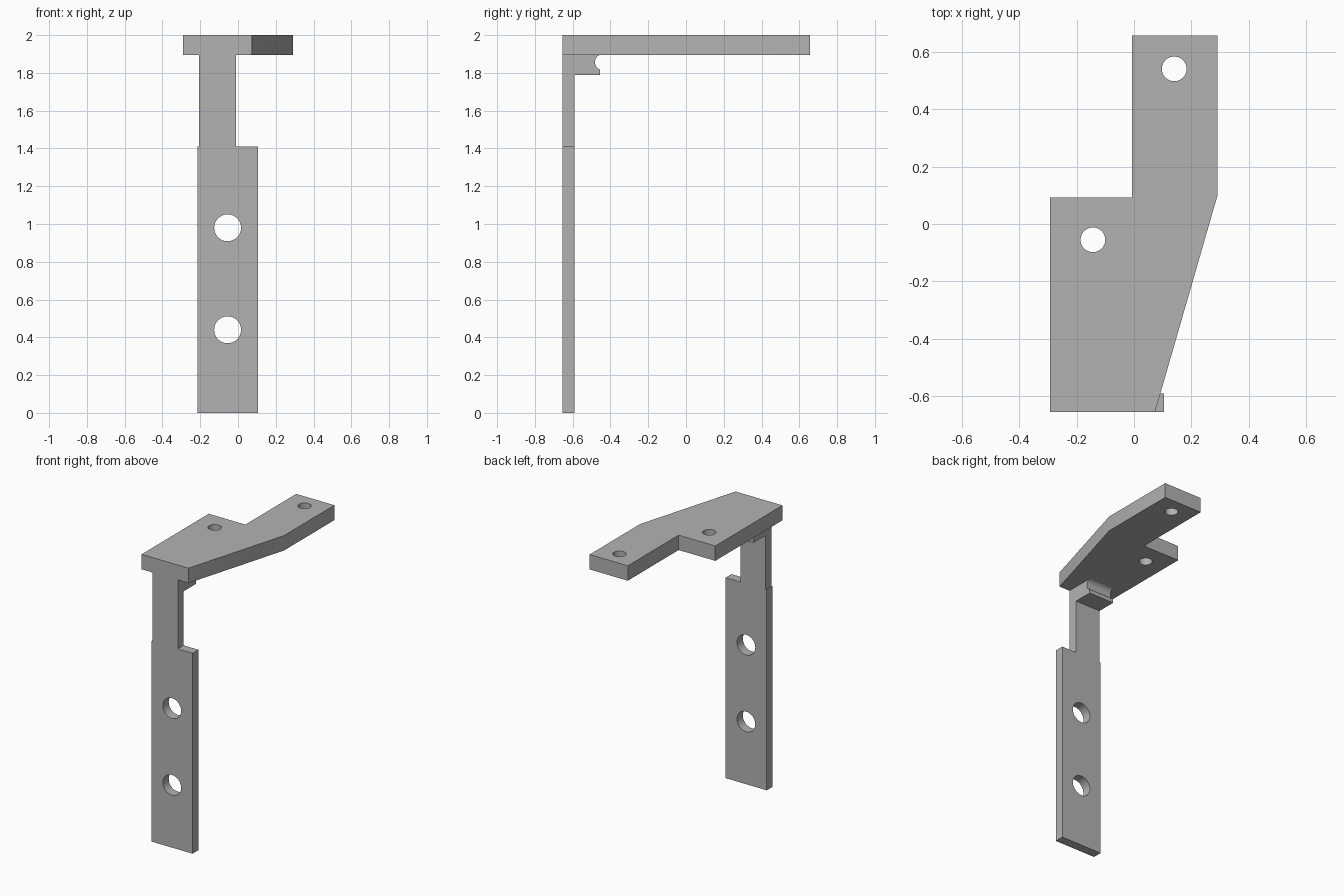
import bpy, bmesh, math
from mathutils import Vector

cube = bpy.data.objects.get("Cube")
if cube:
    bpy.data.objects.remove(cube, do_unlink=True)

grey = bpy.data.materials.new("plain_grey")
grey.use_nodes = True
colour = (0.45, 0.45, 0.45, 1)
grey.diffuse_color = colour
grey.node_tree.nodes["Principled BSDF"].inputs["Base Color"].default_value = colour

# Each axis maps a profile point (a, b) and a depth d to a position
PLACE = {
    "x": lambda a, b, d: Vector((d, a, b)),
    "y": lambda a, b, d: Vector((a, d, b)),
    "z": lambda a, b, d: Vector((a, b, d)),
}


def prism(name, points, axis, start, end):
    """Extrude a closed profile along an axis."""
    bm = bmesh.new()
    face = bm.faces.new([bm.verts.new(PLACE[axis](a, b, start)) for a, b in points])
    result = bmesh.ops.extrude_face_region(bm, geom=[face])
    moved = [v for v in result["geom"] if isinstance(v, bmesh.types.BMVert)]
    bmesh.ops.translate(bm, verts=moved, vec=PLACE[axis](0, 0, end - start))
    bmesh.ops.recalc_face_normals(bm, faces=bm.faces)
    mesh = bpy.data.meshes.new(name)
    bm.to_mesh(mesh)
    bm.free()
    mesh.materials.append(grey)
    obj = bpy.data.objects.new(name, mesh)
    bpy.context.scene.collection.objects.link(obj)
    return obj


def arc(a, b, radius, first=0, last=360, steps=48):
    angles = [math.radians(first + (last - first) * i / steps) for i in range(steps)]
    return [(a + radius * math.cos(t), b + radius * math.sin(t)) for t in angles]


def drill(obj, centres, radius, axis, start, end):
    """Cut round holes through a plate and bake the result."""
    cutters = []
    for a, b in centres:
        cutter = prism("hole_cutter", arc(a, b, radius), axis, start - 0.1, end + 0.1)
        cutter.hide_render = True
        cutters.append(cutter)
        mod = obj.modifiers.new("hole", "BOOLEAN")
        mod.operation = "DIFFERENCE"
        mod.solver = "EXACT"
        mod.object = cutter
    bpy.context.view_layer.update()
    evaluated = obj.evaluated_get(bpy.context.evaluated_depsgraph_get())
    baked = bpy.data.meshes.new_from_object(evaluated)
    obj.modifiers.clear()
    obj.data = baked
    for cutter in cutters:
        bpy.data.objects.remove(cutter, do_unlink=True)


FRONT, BACK = -0.655, -0.59
UNDER, TOP = 1.895, 2.0
NECK_RIGHT, NECK_LEFT, SHOULDER = -0.207, -0.01, 1.41

# Horizontal plate with an angled side and a rear tongue
top_plate = prism("top_plate", [
    (-0.292, FRONT), (0.073, FRONT), (0.29, 0.097), (0.29, 0.657),
    (-0.007, 0.657), (-0.007, 0.092), (-0.292, 0.092)], "z", UNDER, TOP)
drill(top_plate, [(0.14, 0.54), (-0.143, -0.055)], 0.043, "z", UNDER, TOP)

# Upright plate that narrows to a neck
upright = prism("upright_plate", [
    (-0.215, 0), (0.105, 0), (0.105, SHOULDER), (NECK_LEFT, SHOULDER),
    (NECK_LEFT, UNDER), (NECK_RIGHT, UNDER), (NECK_RIGHT, SHOULDER),
    (-0.215, SHOULDER)], "y", FRONT, BACK)
drill(upright, [(-0.055, 0.98), (-0.055, 0.44)], 0.071, "y", FRONT, BACK)

# Corner block with a rounded groove in its rear face
groove = arc(-0.441, 1.857, 0.041, 110, 250, 16)
prism("corner_block", [(BACK, UNDER), (-0.455, UNDER)] + groove
      + [(-0.455, 1.818), (-0.455, 1.79), (BACK, 1.79)], "x", NECK_RIGHT, NECK_LEFT)

# Smooth the round walls and keep the flat edges crisp
for obj in bpy.context.scene.objects:
    obj.select_set(obj.type == "MESH")
bpy.context.view_layer.objects.active = upright
bpy.ops.object.shade_smooth_by_angle(angle=math.radians(30))
